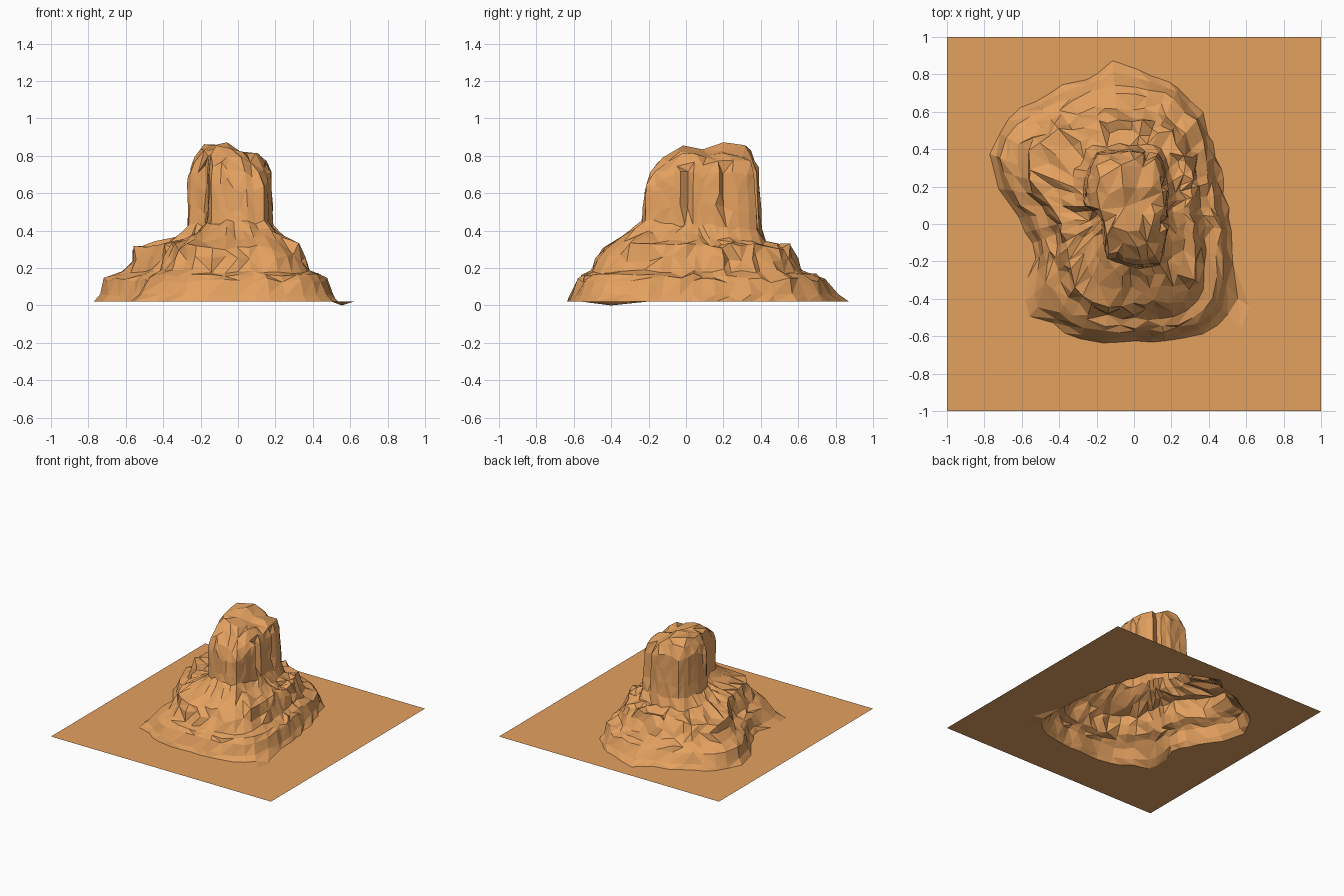
import bpy, bmesh, math, random
from mathutils import Vector

if "Cube" in bpy.data.objects:
    bpy.data.objects.remove(bpy.data.objects["Cube"])

random.seed(11)
C = Vector((-0.05, 0.09))          # axis every outline is swept around
Z0 = 0.02                          # ground level

mat = bpy.data.materials.new("sandstone")
mat.diffuse_color = (0.775, 0.356, 0.117, 1)
mat.use_nodes = True
mat.node_tree.nodes["Principled BSDF"].inputs["Base Color"].default_value = mat.diffuse_color

# Plan outlines, counter-clockwise
square = [(1, -1), (1, 1), (-1, 1), (-1, -1)]
foot = [(.53, -.1), (.48, .2), (.44, .37), (.36, .6), (.25, .73), (.06, .80), (-.17, .80),
        (-.4, .73), (-.67, .58), (-.77, .4), (-.74, .2), (-.62, .04), (-.53, -.12),
        (-.51, -.33), (-.53, -.47), (-.38, -.57), (-.22, -.65), (0, -.63),
        (.23, -.63), (.42, -.57), (.51, -.46), (.53, -.3)]
shoulder = [(.33, -.1), (.31, .12), (.29, .35), (.17, .52), (-.1, .55), (-.4, .51), (-.57, .38),
            (-.53, .2), (-.4, .05), (-.35, -.15), (-.33, -.34), (-.18, -.43), (0, -.44),
            (.2, -.42), (.31, -.3)]
tower = [(.18, 0), (.18, .2), (.15, .37), (-.01, .40), (-.21, .38), (-.25, .25), (-.27, .10),
         (-.17, .05), (-.15, -.18), (0, -.23), (.15, -.21)]


def radius(poly, a):
    """Distance from the axis to an outline in direction a."""
    d = Vector((math.cos(a), math.sin(a)))
    best = 0
    for p, q in zip(poly, poly[1:] + poly[:1]):
        p, e = Vector(p) - C, Vector(q) - Vector(p)
        den = d.x * e.y - d.y * e.x
        if abs(den) < 1e-9:
            continue
        t = (p.x * e.y - p.y * e.x) / den
        s = (p.x * d.y - p.y * d.x) / den
        if t > 0 and -1e-6 <= s <= 1 + 1e-6:
            best = max(best, t)
    return best


N = 50
angles = [(i + random.uniform(-.25, .25)) * math.tau / N for i in range(N)]
corners = [math.atan2(y - C.y, x - C.x) % math.tau for x, y in square]
angles = [a % math.tau for a in angles]
for c in corners:                  # snap the nearest direction to each ground corner
    k = min(range(N), key=lambda i: abs(angles[i] - c))
    angles[k] = c
angles.sort()
SQ, FOOT, SHOULDER, TOWER = [[radius(o, a) for a in angles]
                             for o in (square, foot, shoulder, tower)]


def ring(inner, outer, t, z, jr=0.0, jz=0.0):
    """Ring of points blended between two outlines, roughened by jr and jz."""
    pts = []
    for a, r0, r1 in zip(angles, inner, outer):
        r = r0 + (r1 - r0) * t + random.uniform(-jr, jr)
        x, y = C.x + r * math.cos(a), C.y + r * math.sin(a)
        h = z(x, y) if callable(z) else z
        pts.append(Vector((x, y, h + random.uniform(-jz, jz))))
    return pts


def loft(name, rings, cap=None, weld=()):
    """Skin a stack of rings with mixed diagonals; weld = (first, last, distance)."""
    bm = bmesh.new()
    rows = [[bm.verts.new(p) for p in r] for r in rings]
    n = len(angles)
    for lo, hi in zip(rows, rows[1:]):
        for i in range(n):
            j = (i + 1) % n
            if random.random() < .5:
                tris = (lo[i], lo[j], hi[j]), (lo[i], hi[j], hi[i])
            else:
                tris = (lo[i], lo[j], hi[i]), (lo[j], hi[j], hi[i])
            for t in tris:
                bm.faces.new(t)
    if cap:
        top = bm.verts.new(cap)
        for i in range(n):
            bm.faces.new((rows[-1][i], rows[-1][(i + 1) % n], top))
    for first, last, dist in weld:
        verts = [v for r in rows[first:last] for v in r if v.is_valid]
        bmesh.ops.remove_doubles(bm, verts=verts, dist=dist)
    me = bpy.data.meshes.new(name)
    bm.to_mesh(me)
    bm.free()
    me.materials.append(mat)
    ob = bpy.data.objects.new(name, me)
    bpy.context.collection.objects.link(ob)
    return ob


def spread(pts, x, y, reach, width):
    """Push a ring outwards around (x, y) to make a low tongue of scree."""
    a0 = math.atan2(y - C.y, x - C.x)
    for p, a in zip(pts, angles):
        off = (a - a0 + math.pi) % math.tau - math.pi
        k = reach * math.exp(-(off / width) ** 2)
        p.x += k * math.cos(a)
        p.y += k * math.sin(a)


# Foot of the slope, with scree tongues and a washed-out dip at the front right
base = ring(FOOT, FOOT, 0, Z0, .01)
toe = ring(FOOT, SHOULDER, .13, .055, .008, .008)
for pts, k in ((base, 1), (toe, .5)):
    spread(pts, -.08, .85, .09 * k, .13)
    spread(pts, -.63, -.43, .10 * k, .13)
dip = min(base, key=lambda q: (q.x - .56) ** 2 + (q.y + .4) ** 2)
dip.x, dip.y, dip.z = .555, -.40, 0

# Flat ground, open under the rock
edge = ring(SQ, SQ, 0, Z0)
apron = [p.lerp(s, .14) for p, s in zip(base, edge)]
for p in apron:
    p.z = Z0
loft("ground_plate", [edge, apron, base])

# Tower base climbs towards the front
sill = lambda x, y: .425 - .07 * (y - .1)
tower_foot = ring(TOWER, SHOULDER, .03, sill, .006, .015)

# Two stepped cliff bands and the sloping shelf above them
loft("stepped_cliffs", [
    base,
    toe,
    ring(FOOT, SHOULDER, .29, .135, .016, .014),
    ring(FOOT, SHOULDER, .46, .16, .018, .012),
    ring(FOOT, SHOULDER, .68, .182, .02, .014),
    ring(FOOT, SHOULDER, .86, .25, .024, .024),
    ring(FOOT, SHOULDER, 1.0, .315, .024, .02),
    ring(SHOULDER, TOWER, .38, lambda x, y: .34 - .06 * y, .022, .02),
    ring(SHOULDER, TOWER, .74, lambda x, y: .38 - .11 * y, .018, .016),
    tower_foot], weld=[(7, 9, .03)])


# Tower crown: lower at the front, with a saddle between two summits
def crown(x, y):
    h = .805 + .05 * math.exp(-((y - .25) / .16) ** 2) + .035 * math.exp(-((y + .01) / .06) ** 2)
    return h - .10 * max(0, x) - .25 * max(0, -.06 - y) + .02 * math.cos(16 * (x + .12))


# Upright columns: one shared groove depth per direction, with a few deep cracks
columns = [r * (.87 if random.random() < .08 else random.uniform(.98, 1.02)) for r in TOWER]
top = [r * .97 for r in columns]
zero = [0] * len(angles)
loft("rock_tower", [
    tower_foot,
    ring(columns, zero, 0, .52, .004, .02),
    ring(columns, top, .5, .63, .005, .03),
    ring(top, zero, 0, lambda x, y: crown(x, y) - .11, .005, .018),
    ring(top, zero, .10, lambda x, y: crown(x, y) - .045, .012, .016),
    ring(TOWER, zero, .32, crown, .02, .016),
    ring(TOWER, zero, .62, crown, .015, .014)],
    cap=(C.x, C.y, crown(C.x, C.y)), weld=[(1, 7, .03), (4, 7, .045), (5, 7, .06)])
